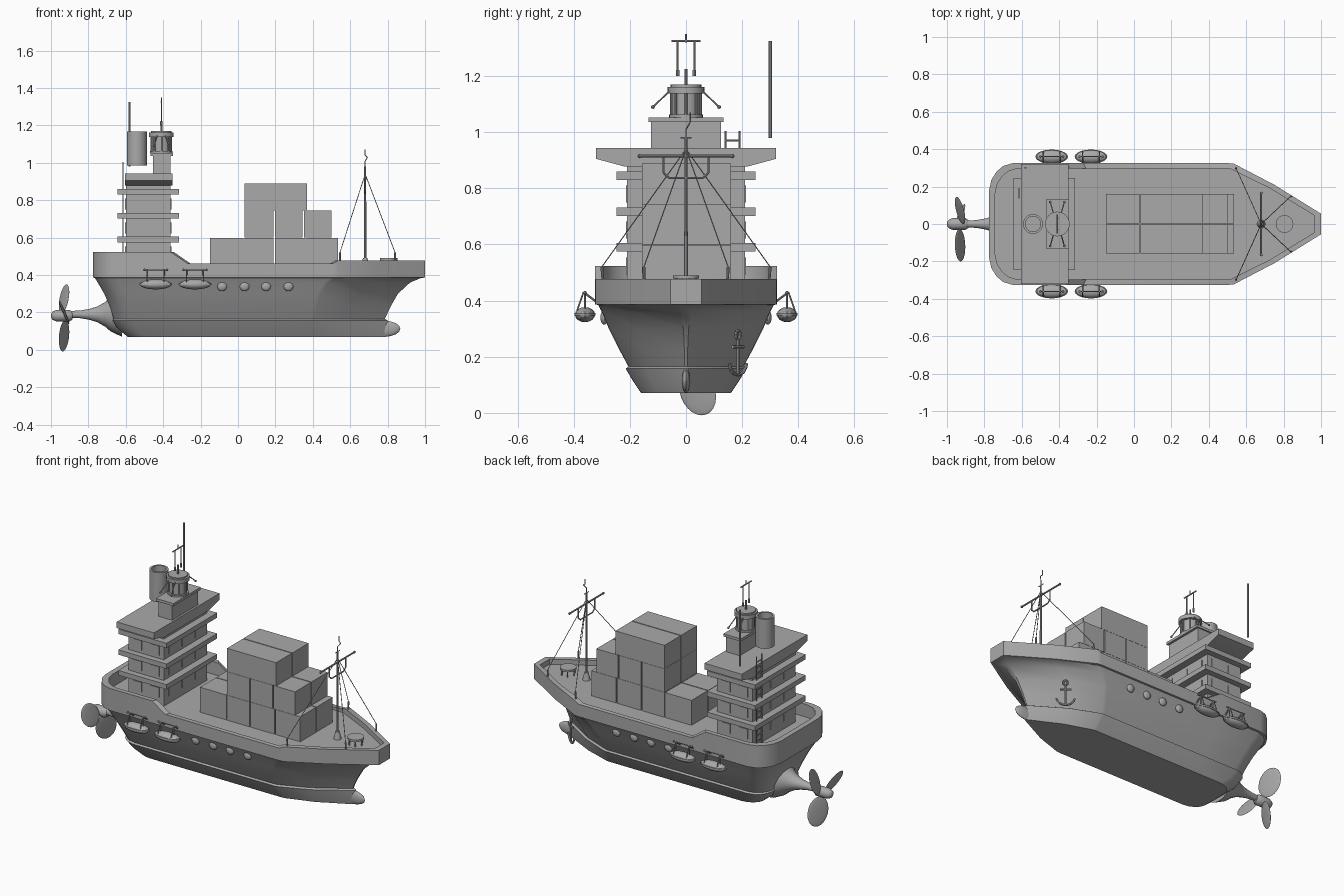
import bpy, bmesh, math
from mathutils import Vector, Matrix

cube = bpy.data.objects.get("Cube")
if cube:
    bpy.data.objects.remove(cube)

grey = bpy.data.materials.new("plain_grey")
grey.use_nodes = True
grey.diffuse_color = (0.4, 0.4, 0.4, 1)
grey.node_tree.nodes["Principled BSDF"].inputs["Base Color"].default_value = (0.4, 0.4, 0.4, 1)


def finish(name, bm, angle=30):
    bmesh.ops.recalc_face_normals(bm, faces=bm.faces)
    mesh = bpy.data.meshes.new(name)
    bm.to_mesh(mesh)
    bm.free()
    mesh.materials.append(grey)
    ob = bpy.data.objects.new(name, mesh)
    bpy.context.collection.objects.link(ob)
    bpy.ops.object.select_all(action='DESELECT')
    ob.select_set(True)
    bpy.context.view_layer.objects.active = ob
    bpy.ops.object.shade_smooth_by_angle(angle=math.radians(angle))
    return ob


def add_box(bm, x0, x1, y0, y1, z0, z1):
    m = Matrix.Translation(((x0 + x1) / 2, (y0 + y1) / 2, (z0 + z1) / 2))
    bmesh.ops.create_cube(bm, size=1, matrix=m @ Matrix.Diagonal((x1 - x0, y1 - y0, z1 - z0, 1)))


def add_rod(bm, a, b, r=0.004, r2=None, seg=8):
    a, b = Vector(a), Vector(b)
    d = b - a
    m = Matrix.Translation((a + b) / 2) @ d.to_track_quat('Z', 'Y').to_matrix().to_4x4()
    bmesh.ops.create_cone(bm, cap_ends=True, segments=seg, radius1=r,
                          radius2=r if r2 is None else r2, depth=d.length, matrix=m)


def add_ball(bm, c, s, seg=16):
    m = Matrix.Translation(c) @ Matrix.Diagonal((*s, 1))
    bmesh.ops.create_uvsphere(bm, u_segments=seg, v_segments=seg // 2, radius=1, matrix=m)


def boxes(name, *dims):
    bm = bmesh.new()
    for d in dims:
        add_box(bm, *d)
    return finish(name, bm)


def rods(name, paths, r=0.004):
    bm = bmesh.new()
    for path in paths:
        for a, b in zip(path, path[1:]):
            add_rod(bm, a, b, r)
    return finish(name, bm)


def loft(bm, rings, caps=True):
    loops = [[bm.verts.new(p) for p in ring] for ring in rings]
    n = len(loops[0])
    for a, b in zip(loops, loops[1:]):
        for i in range(n):
            bm.faces.new((a[i], a[(i + 1) % n], b[(i + 1) % n], b[i]))
    if caps:
        bm.faces.new(loops[0])
        bm.faces.new(loops[-1])


def revolve_x(name, prof, z, seg=24):
    bm = bmesh.new()
    ts = [2 * math.pi * i / seg for i in range(seg)]
    loft(bm, [[(x, r * math.cos(t), z + r * math.sin(t)) for t in ts] for x, r in prof])
    return finish(name, bm, 40)


# Hull: half outline of the deck, scaled to each waterline
half = [(-.775, .18), (-.763, .235), (-.735, .28), (-.70, .31), (-.65, .325), (-.36, .325),
        (-.27, .325), (.51, .325), (.535, .322), (.75, .21), (1, .055)]


def ring(xs, xb, w, tip, z):
    pts = []
    for x, y in half:
        nx = xs + (x + .775) / 1.775 * (xb - xs)
        ny = tip if x == 1 else y * w / .325
        pts.append((nx, ny, z(x) if callable(z) else z))
    return pts + [(x, -y, h) for x, y, h in reversed(pts)]


def rail_top(x):
    if x <= -.36:
        return .523
    return .463 if x < .52 else .477


bm = bmesh.new()
loft(bm, [ring(-.59, .79, .16, .006, .07), ring(-.645, .80, .19, .008, .115),
          ring(-.67, .80, .215, .008, .158), ring(-.665, .785, .205, .005, .165),
          ring(-.685, .815, .24, .006, .23), ring(-.715, .855, .275, .009, .30),
          ring(-.75, .92, .30, .02, .36), ring(-.765, .98, .313, .045, .385),
          ring(-.775, 1, .325, .055, .386), ring(-.775, 1, .325, .055, rail_top),
          ring(-.742, .965, .297, .045, rail_top), ring(-.742, .965, .297, .045, .445)])
finish("hull", bm, 32)
bm = bmesh.new()
add_ball(bm, (.78, 0, .113), (.088, .016, .043))
finish("bow_bulb", bm)

# Propeller and shaft
revolve_x("shaft_housing", [(-.89, .018), (-.84, .021), (-.79, .03), (-.75, .043),
                            (-.71, .066), (-.68, .092), (-.62, .12)], .19)
revolve_x("propeller_hub", [(-1, .008), (-.992, .022), (-.97, .031), (-.90, .031), (-.885, .02)], .183)
for k in range(3):
    bm = bmesh.new()
    add_ball(bm, (0, 0, .115), (.006, .068, .087), 24)
    turn = Matrix.Rotation(math.radians(-39 + 120 * k), 4, 'X')
    pitch = Matrix.Rotation(math.radians(24), 4, 'Z')
    bm.transform(Matrix.Translation((-.93, 0, .183)) @ turn @ pitch)
    finish("propeller_blade", bm)

# Accommodation tower with a slab at each floor
boxes("tower", (-.6, -.36, -.21, .21, .445, .89))
floors = [.59, .717, .845]
boxes("floor_slabs", *[(-.645, -.315, -.247, .247, z - .015, z + .015) for z in floors])
frames = []
for z in (.523, .652, .78):
    for s in (-1, 1):
        for x in (-.54, -.42):
            frames.append((x - .03, x + .03, s * .21 - .004, s * .21 + .004, z - .03, z + .03))
    for x in (-.6, -.36):
        for y in (-.13, 0, .13):
            frames.append((x - .004, x + .004, y - .035, y + .035, z - .03, z + .03))
boxes("tower_windows", *frames)

# Bridge with tapered wings
bm = bmesh.new()
section = [(-.32, .943), (-.32, .905), (-.22, .878), (.22, .878), (.32, .905), (.32, .943)]
loft(bm, [[(x, y, z) for y, z in section] for x in (-.605, -.35)])
finish("bridge", bm)
boxes("upper_house", (-.455, -.362, -.125, .125, .94, 1.037), (-.468, -.348, -.133, .133, 1.037, 1.053))

# Radar turret and aerials
bm = bmesh.new()
c = -.41
for r, z0, z1 in ((.06, 1.053, 1.063), (.05, 1.06, 1.14), (.066, 1.138, 1.162), (.055, 1.16, 1.17)):
    add_rod(bm, (c, 0, z0), (c, 0, z1), r, seg=24)
for i in range(8):
    t = math.pi * i / 4
    x, y = c + .052 * math.cos(t), .052 * math.sin(t)
    add_rod(bm, (x, y, 1.06), (x, y, 1.14), .005)
finish("radar_turret", bm)
bm = bmesh.new()
for sx in (-1, 1):
    for sy in (-1, 1):
        end = (c + sx * .038, sy * .118, 1.09)
        add_rod(bm, (c + sx * .02, sy * .055, 1.15), end, .003)
        add_ball(bm, end, (.007, .007, .007), 8)
finish("turret_struts", bm)
bm = bmesh.new()
for y in (-.03, .03):
    add_rod(bm, (c, y, 1.2), (c, y, 1.325), .003)
    add_rod(bm, (c, y, 1.2), (c, y, 1.222), .006)
add_rod(bm, (c, -.052, 1.325), (c, .052, 1.325), .004)
add_rod(bm, (c, 0, 1.32), (c, 0, 1.35), .003)
add_rod(bm, (c, 0, 1.17), (c, 0, 1.225), .005)
finish("aerials", bm)
rods("tall_aerial", [[(-.58, .3, .98), (-.58, .3, 1.325)]], .006)

# Hollow funnel
bm = bmesh.new()
ts = [2 * math.pi * i / 32 for i in range(32)]
loft(bm, [[(-.54 + r * math.cos(t), r * math.sin(t), z) for t in ts]
          for r, z in ((.053, .985), (.053, 1.167), (.041, 1.167), (.041, 1.0))])
finish("funnel", bm)

# Ladder on the stern face
rods("ladder", [[(-.615, y, .45), (-.615, y, 1.005)] for y in (.14, .19)]
     + [[(-.615, .14, .48 + .035 * i), (-.615, .19, .48 + .035 * i)] for i in range(15)], .0035)

# Cargo containers in three tiers
spans = [[(-.15, .03), (.035, .19), (.197, .36), (.367, .535)],
         [(.035, .19), (.197, .345), (.352, .5)], [(.035, .37)]]
for tier, row in enumerate(spans):
    z = .455 + .145 * tier - (.01 if tier == 0 else 0)
    boxes("containers", *[(x0, x1, y0, y1, z, .599 + .145 * tier)
                          for x0, x1 in row for y0, y1 in ((-.157, -.003), (.003, .16))])

# Foremast with yard and rigging
bm = bmesh.new()
mx = .68
add_rod(bm, (mx, 0, .44), (mx, 0, .98), .007, .005)
add_rod(bm, (mx, 0, .445), (mx, 0, .49), .022, .012, 16)
add_rod(bm, (mx, -.165, .915), (mx, .165, .915), .005)
for y in (-.165, .165):
    add_ball(bm, (mx, y, .915), (.008, .008, .008), 8)
finish("foremast", bm)
rods("mast_frame", [[(mx, -.08, .91), (mx, -.08, .855), (mx, -.06, .837), (mx, .06, .837),
                     (mx, .08, .855), (mx, .08, .91)]], .004)
rods("mast_tip", [[(mx, 0, .97), (mx, 0, 1.01), (mx + .012, .012, 1.03), (mx, .015, 1.04),
                   (mx, .015, 1.07)], [(mx, -.02, .98), (mx, .02, .98)]], .0025)
stays = [(x, s * y, .52) for x, y in ((.545, .3), (.84, .15)) for s in (-1, 1)]
rods("rigging", [[(mx, 0, .94), p] for p in stays], .002)
rods("rigging_anchors", [[p, (p[0], p[1] * .98, .445)] for p in stays], .005)

# Round hatch stand on the bow
bm = bmesh.new()
add_rod(bm, (.805, 0, .478), (.805, 0, .49), .047, seg=20)
for i in range(6):
    t = math.pi * i / 3
    x, y = .805 + .04 * math.cos(t), .04 * math.sin(t)
    add_rod(bm, (x, y, .443), (x, y, .48), .004)
finish("bow_stand", bm)

# Lifeboats, davits and portholes on both sides
for s in (-1, 1):
    for x in (-.44, -.23):
        bm = bmesh.new()
        add_ball(bm, (x, s * .36, .35), (.086, .036, .027))
        add_rod(bm, (x, s * .36, .347), (x, s * .36, .356), .038, seg=20)
        for v in bm.verts:
            if abs(abs(v.co.z - .3515) - .0045) < .0003:
                v.co.x = x + (v.co.x - x) * 2.3
        finish("lifeboat", bm)
        bm = bmesh.new()
        for dx in (-.045, .045):
            add_rod(bm, (x + dx, s * .36, .365), (x + dx, s * .36, .428), .003)
            add_rod(bm, (x + dx, s * .318, .395), (x + dx, s * .365, .43), .004)
            add_rod(bm, (x + dx, s * .365, .43), (x + dx, s * .388, .365), .003)
            add_ball(bm, (x + dx * 1.35, s * .36, .428), (.007, .007, .007), 8)
        add_rod(bm, (x - .06, s * .36, .428), (x + .06, s * .36, .428), .003)
        finish("davit", bm)
    for x in (-.085, .035, .15, .27):
        bm = bmesh.new()
        add_ball(bm, (x, s * .291, .34), (.026, .014, .026))
        finish("porthole", bm)

# Anchor hanging on the left bow, drawn in a plane turned along the hull
def anchor_point(u, z):
    return (.655 - .8 * u, .185 + .6 * u, z)


arc = [anchor_point(.052 * math.sin(t), .185 - .05 * math.cos(t))
       for t in [math.radians(a) for a in range(-80, 81, 20)]]
eye = [anchor_point(.012 * math.cos(t), .278 + .015 * math.sin(t))
       for t in [math.pi * i / 5 for i in range(11)]]
rods("anchor", [[anchor_point(0, .135), anchor_point(0, .265)], arc, eye,
                [anchor_point(-.032, .235), anchor_point(.032, .235)]], .006)
